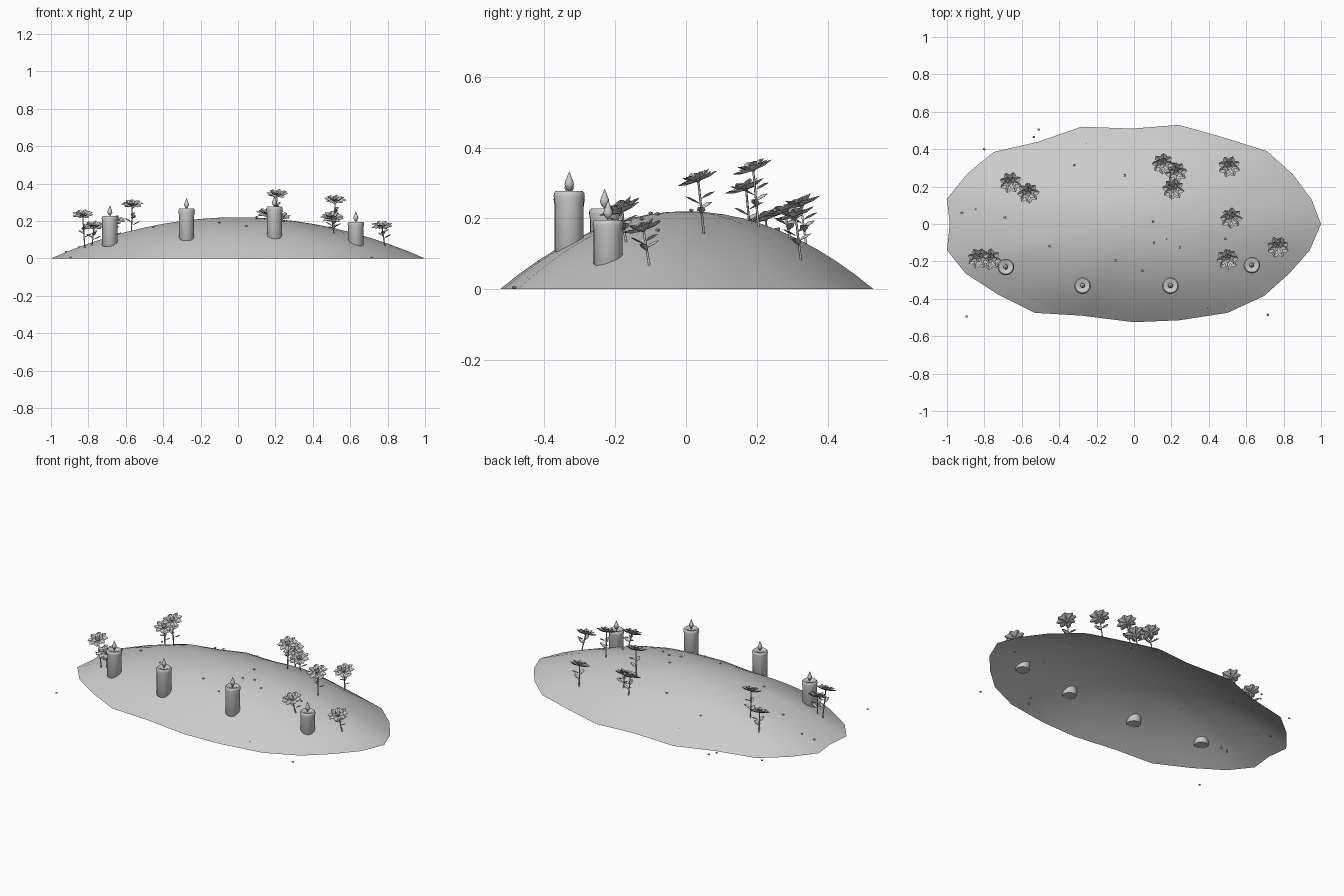
import bpy, bmesh, math, random
from mathutils import Vector, Matrix

random.seed(4)
if "Cube" in bpy.data.objects:
    bpy.data.objects.remove(bpy.data.objects["Cube"])

grey = bpy.data.materials.new("plain_grey")
grey.use_nodes = True
grey.diffuse_color = (0.6, 0.6, 0.6, 1)
grey.node_tree.nodes["Principled BSDF"].inputs["Base Color"].default_value = (0.6, 0.6, 0.6, 1)


def new_object(name, bm, smooth=None):
    mesh = bpy.data.meshes.new(name)
    bm.to_mesh(mesh)
    bm.free()
    mesh.materials.append(grey)
    obj = bpy.data.objects.new(name, mesh)
    bpy.context.collection.objects.link(obj)
    if smooth:
        bpy.ops.object.select_all(action="DESELECT")
        obj.select_set(True)
        bpy.context.view_layer.objects.active = obj
        bpy.ops.object.shade_smooth_by_angle(angle=math.radians(smooth))
    return obj


def ground(x, y):
    return max(0.0, 0.22 * (1 - x * x - (y / 0.52) ** 2))


def lathe(bm, profile, origin, sides):
    """Revolve (radius, height) points; zero radius closes the end."""
    rings = []
    for r, z in profile:
        count = sides if r else 1
        rings.append([bm.verts.new(origin + Vector((r * math.cos(math.tau * i / sides),
                      r * math.sin(math.tau * i / sides), z))) for i in range(count)])
    for a, b in zip(rings, rings[1:]):
        for i in range(sides):
            j = (i + 1) % sides
            quad = [a[i % len(a)], a[j % len(a)], b[j % len(b)], b[i % len(b)]]
            bm.faces.new(list(dict.fromkeys(quad)))


# Open mound: irregular rim, parabolic rise
RIM = [(1, 0), (.95, .13), (.85, .265), (.71, .39), (.47, .465), (.24, .53), (-.01, .51), (-.28, .52),
       (-.51, .44), (-.75, .385), (-.89, .27), (-1, .135), (-.985, 0), (-1, -.14), (-.9, -.265),
       (-.73, -.375), (-.53, -.475), (-.28, -.49), (0, -.525), (.24, -.515), (.5, -.475),
       (.695, -.385), (.83, -.265), (.94, -.14)]
bm = bmesh.new()
RINGS = 10
rings = [[bm.verts.new((x * k / RINGS, y * k / RINGS, 0.22 * (1 - (k / RINGS) ** 2))) for x, y in RIM]
         for k in range(1, RINGS + 1)]
peak = bm.verts.new((0, 0, 0.22))
for i in range(len(RIM)):
    j = (i + 1) % len(RIM)
    bm.faces.new((peak, rings[0][i], rings[0][j]))
    for a, b in zip(rings, rings[1:]):
        bm.faces.new((a[i], b[i], b[j], a[j]))
new_object("mound", bm, 60)

# Candles: wax body, wick, flame
for x, y, bottom, top in [(-.685, -.23, .065, .228), (-.275, -.33, .095, .267),
                          (.195, -.33, .103, .277), (.63, -.22, .06, .196)]:
    bm = bmesh.new()
    h = top - bottom
    lathe(bm, [(0, 0), (.038, 0), (.041, .004), (.041, h * .8), (.044, h - .014), (.043, h - .006),
               (.038, h), (.026, h), (.02, h - .005), (0, h - .006)], Vector((x, y, bottom)), 24)
    new_object("candle_body", bm, 50)
    bm = bmesh.new()
    lathe(bm, [(.003, -.008), (.003, .01), (0, .011)], Vector((x, y, top)), 8)
    new_object("candle_wick", bm, 50)
    bm = bmesh.new()
    lathe(bm, [(0, .002), (.007, .005), (.013, .018), (.012, .026), (.007, .038), (.003, .049), (0, .056)],
          Vector((x, y, top)), 12)
    new_object("candle_flame", bm, 60)


def add_petal(bm, matrix, length, width, fold):
    """Pointed blade folded along its middle."""
    pts = [(0, 0, 0), (.45, -width, fold), (.8, -width * .8, fold), (1, 0, 0),
           (.8, width * .8, fold), (.45, width, fold), (.55, 0, -fold)]
    v = [bm.verts.new(matrix @ (Vector(p) * length)) for p in pts]
    for f in ((0, 1, 6), (1, 2, 3, 6), (6, 3, 4, 5), (0, 6, 5)):
        bm.faces.new([v[k] for k in f])


def blade_matrix(origin, turn, lift, offset=0):
    return (Matrix.Translation(origin) @ Matrix.Rotation(turn, 4, "Z")
            @ Matrix.Translation((offset, 0, 0)) @ Matrix.Rotation(-lift, 4, "Y"))


def add_flower(base, head):
    base, head = Vector(base), Vector(head)
    axis = head - base
    # Stem
    bm = bmesh.new()
    lathe(bm, [(.0035, -.01), (.003, axis.length)], Vector(), 6)
    bm.transform(Matrix.Translation(base) @ axis.to_track_quat("Z", "Y").to_matrix().to_4x4())
    new_object("flower_stem", bm, 60)
    # Leaves
    bm = bmesh.new()
    spin = random.uniform(-.4, .4)
    for k, part in enumerate((.35, .45, .55, .65)):
        add_petal(bm, blade_matrix(base + axis * part, spin + k * math.pi * .8, .45), .05, .24, .05)
    new_object("flower_leaves", bm)
    # Blossom, tipped toward the front
    bm = bmesh.new()
    for count, length, lift, shift in ((8, .058, .2, 0), (6, .045, .6, .4), (4, .027, 1.0, .2)):
        for i in range(count):
            turn = math.tau * i / count + shift + spin
            add_petal(bm, blade_matrix(Vector((0, 0, 0)), turn, lift + random.uniform(-.08, .08), .004),
                      length, .3, .06)
    lathe(bm, [(0, -.006), (.007, 0), (.006, .008), (0, .011)], Vector(), 8)
    bm.transform(Matrix.Translation(head) @ Matrix.Rotation(.35, 4, "X"))
    new_object("flower_blossom", bm)


# Flowers: head position, stem rooted slightly behind it
for x, y, z in [(-.66, .225, .195), (-.565, .17, .28), (.155, .325, .235), (.225, .28, .215),
                (.21, .19, .335), (.51, .31, .205), (.52, .035, .305), (.5, -.185, .215),
                (.77, -.12, .165), (-.83, -.18, .225), (-.77, -.185, .165)]:
    rx, ry = x + random.uniform(-.015, .015), y + .015
    add_flower((rx, ry, ground(rx, ry)), (x, y, z))

# Scattered pebbles
for x, y in [(-.51, .505), (-.535, .465), (-.8, .4), (-.32, .315), (-.05, .26), (-.25, .43),
             (-.885, .135), (-.92, .06), (-.85, .08), (-.69, .035), (-.45, -.12), (.1, .015),
             (.105, -.1), (.17, -.08), (.245, -.125), (-.1, -.195), (.045, -.25), (.49, -.08),
             (.41, -.415), (.395, -.445), (-.895, -.495), (.715, -.485)]:
    bm = bmesh.new()
    bmesh.ops.create_icosphere(bm, subdivisions=1, radius=.008)
    bm.transform(Matrix.Translation((x, y, ground(x, y) + .005)) @ Matrix.Diagonal((1, .9, .6, 1)))
    new_object("pebble", bm)
